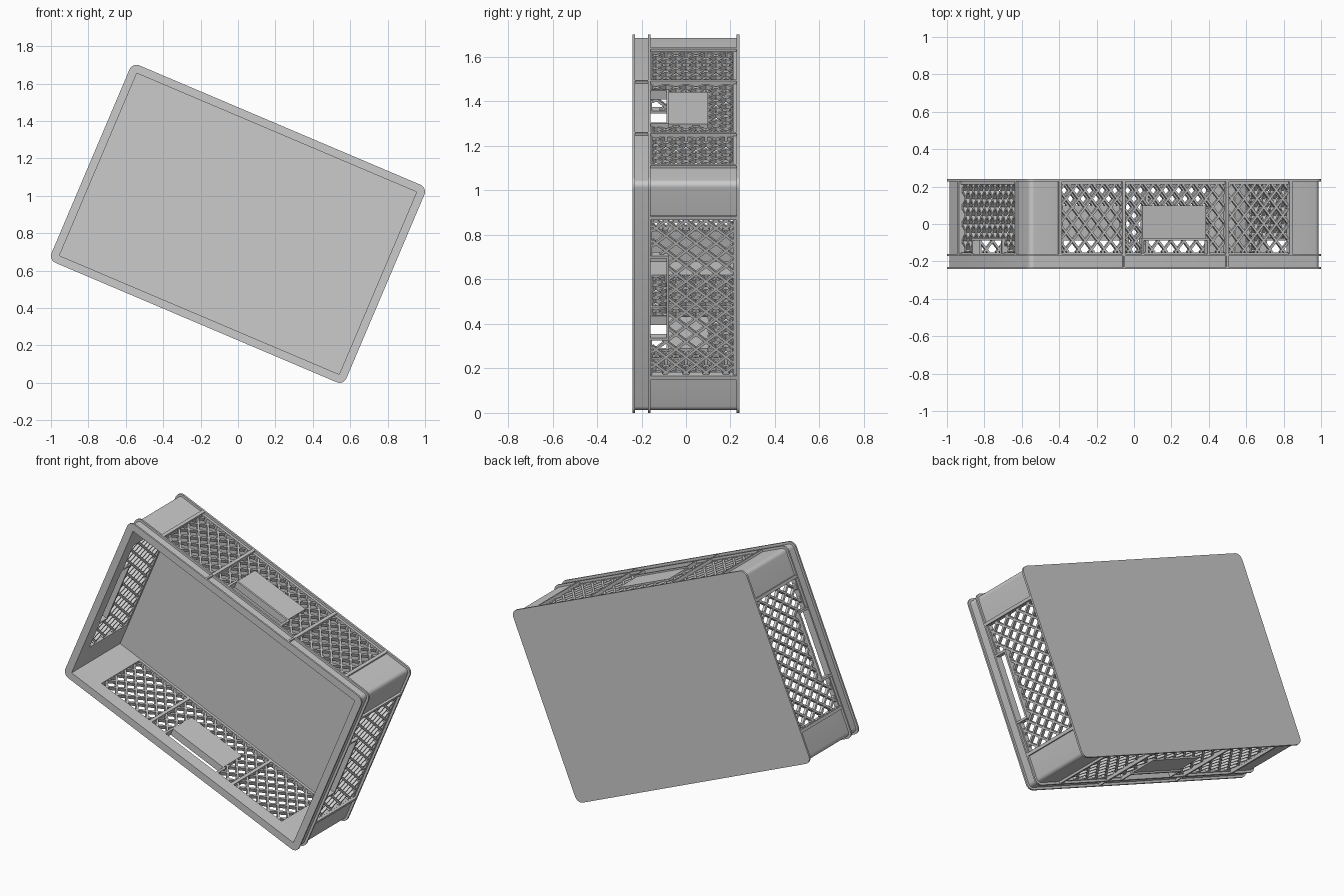
import bpy, bmesh, math

if "Cube" in bpy.data.objects:
    bpy.data.objects.remove(bpy.data.objects["Cube"])

L, W, R = 1.713, 1.147, 0.04          # outer length, width, corner radius
HX, HZ = L / 2, W / 2
TILT = math.radians(23)
REC, INNER = 0.014, 0.044             # wall outer recess, wall inner face depth
Y_RIM, Y_BAND, Y_BASE = -0.24, -0.16, 0.24
GRID0, GRID1 = -0.152, 0.212          # lattice extent in depth
PX, PY, STRIP = 0.074, 0.09, 0.012    # lattice pitch and strip width


def finish(name, bm):
    bmesh.ops.recalc_face_normals(bm, faces=bm.faces)
    me = bpy.data.meshes.new(name)
    bm.to_mesh(me)
    bm.free()
    ob = bpy.data.objects.new(name, me)
    bpy.context.collection.objects.link(ob)
    ob.rotation_euler = (0, TILT, 0)
    ob.location = (0, 0, 0.85)
    bpy.ops.object.select_all(action='DESELECT')
    ob.select_set(True)
    bpy.context.view_layer.objects.active = ob
    bpy.ops.object.shade_smooth_by_angle(angle=math.radians(25))
    return ob


def loft(bm, a, b):
    """Closed prism between two matching outlines."""
    va = [bm.verts.new(p) for p in a]
    vb = [bm.verts.new(p) for p in b]
    n = len(a)
    bm.faces.new(va)
    bm.faces.new(vb[::-1])
    for i in range(n):
        bm.faces.new((va[i], va[(i + 1) % n], vb[(i + 1) % n], vb[i]))


def outline(inset, r, seg=6):
    pts = []
    for k, (sx, sz) in enumerate(((1, 1), (-1, 1), (-1, -1), (1, -1))):
        for i in range(seg + 1):
            t = math.pi / 2 * (k + i / seg)
            pts.append((sx * (HX - inset - r) + r * math.cos(t),
                        sz * (HZ - inset - r) + r * math.sin(t)))
    return pts


def ring(bm, out_inset, in_inset, y0, y1):
    o, i = outline(out_inset, R - out_inset), outline(in_inset, 0.004)
    loops = [[bm.verts.new((x, y, z)) for x, z in p]
             for p, y in ((o, y0), (o, y1), (i, y1), (i, y0))]
    n = len(o)
    for k in range(4):
        a, b = loops[k], loops[(k + 1) % 4]
        for j in range(n):
            bm.faces.new((a[j], a[(j + 1) % n], b[(j + 1) % n], b[j]))


def side(axis, sign):
    """Map (along, depth y, inward distance) onto one of the four walls."""
    if axis == 'long':
        return lambda s, y, d: (s, y, sign * (HZ - d))
    return lambda s, y, d: (sign * (HX - d), y, s)


def slab(bm, m, pts, d0, d1):
    loft(bm, [m(s, y, d0) for s, y in pts], [m(s, y, d1) for s, y in pts])


def box(bm, m, s0, s1, y0, y1, d0, d1):
    slab(bm, m, [(s0, y0), (s1, y0), (s1, y1), (s0, y1)], d0, d1)


def lattice(bm, m, s0, s1, y0, y1):
    ln = math.hypot(PX, PY)
    for sg in (1, -1):
        nx, ny = -sg * PY / ln * STRIP / 2, PX / ln * STRIP / 2
        for k in range(-30, 31):
            # line s = PX * (k + sg * y / PY), clipped to the rectangle
            ya, yb = sorted(sg * PY * (s / PX - k) for s in (s0, s1))
            ya, yb = max(ya, y0), min(yb, y1)
            if yb - ya < 0.008:
                continue
            a = (PX * (k + sg * ya / PY), ya)
            b = (PX * (k + sg * yb / PY), yb)
            slab(bm, m, [(a[0] - nx, a[1] - ny), (b[0] - nx, b[1] - ny),
                         (b[0] + nx, b[1] + ny), (a[0] + nx, a[1] + ny)],
                 REC + 0.004, INNER - 0.006)


# Base plate
bm = bmesh.new()
p = outline(0, R)
loft(bm, [(x, 0.228, z) for x, z in p], [(x, Y_BASE, z) for x, z in p])
finish("base_plate", bm)

# Rim: recessed band between two flanges
bm = bmesh.new()
ring(bm, 0, INNER, Y_RIM, Y_RIM + 0.01)
ring(bm, REC, INNER, Y_RIM + 0.01, Y_BAND - 0.01)
ring(bm, 0, INNER, Y_BAND - 0.01, Y_BAND)
finish("rim", bm)

# Solid corner posts
bm = bmesh.new()
arc = outline(REC, R - REC)[:7]
prof = ([(HX - REC, 0.38)] + arc + [(0.66, HZ - REC), (0.66, HZ - INNER),
        (HX - INNER, HZ - INNER), (HX - INNER, 0.38)])
for sx in (1, -1):
    for sz in (1, -1):
        loft(bm, [(sx * x, Y_BAND, sz * z) for x, z in prof],
             [(sx * x, 0.228, sz * z) for x, z in prof])
finish("corner_posts", bm)

# Four walls: edge strips, ribs, diamond lattice and handles
GRIP = -0.082
for axis, end, hw in (('long', 0.66, 0.19), ('short', 0.38, 0.2)):
    for sign, tag in ((1, "a"), (-1, "b")):
        m = side(axis, sign)
        bm = bmesh.new()
        box(bm, m, -end, end, GRID1, 0.228, REC, INNER)
        for s in (-1, 1):
            box(bm, m, s * hw, s * end, Y_BAND, GRID0, REC, INNER)
            box(bm, m, s * (end + 0.01) - 0.009, s * (end + 0.01) + 0.009,
                Y_BAND, 0.228, 0.001, INNER)
            if axis == 'long':
                box(bm, m, s * 0.3 - 0.009, s * 0.3 + 0.009, Y_BAND, 0.228, 0.001, INNER)
                box(bm, m, s * 0.3 - 0.005, s * 0.3 + 0.005, Y_RIM + 0.01,
                    Y_BAND - 0.01, 0.001, REC + 0.005)
        finish(f"{axis}_wall_frame_{tag}", bm)

        bm = bmesh.new()
        lattice(bm, m, -end, end, GRIP, GRID1)
        lattice(bm, m, -end, -hw, GRID0, GRIP)
        lattice(bm, m, hw, end, GRID0, GRIP)
        finish(f"{axis}_wall_lattice_{tag}", bm)

        # Handle surround
        bm = bmesh.new()
        box(bm, m, -hw - 0.006, hw + 0.006, GRIP - 0.006, GRIP + 0.006, 0.001, INNER)
        for s in (-1, 1):
            box(bm, m, s * hw - 0.006, s * hw + 0.006, Y_BAND, GRIP - 0.006, 0.001, INNER)
        finish(f"{axis}_handle_frame_{tag}", bm)

        # Blank card plate below the long-side handles
        if axis == 'long':
            bm = bmesh.new()
            box(bm, m, -0.19, 0.18, GRIP, 0.1, REC - 0.004, INNER - 0.004)
            finish(f"card_plate_{tag}", bm)
